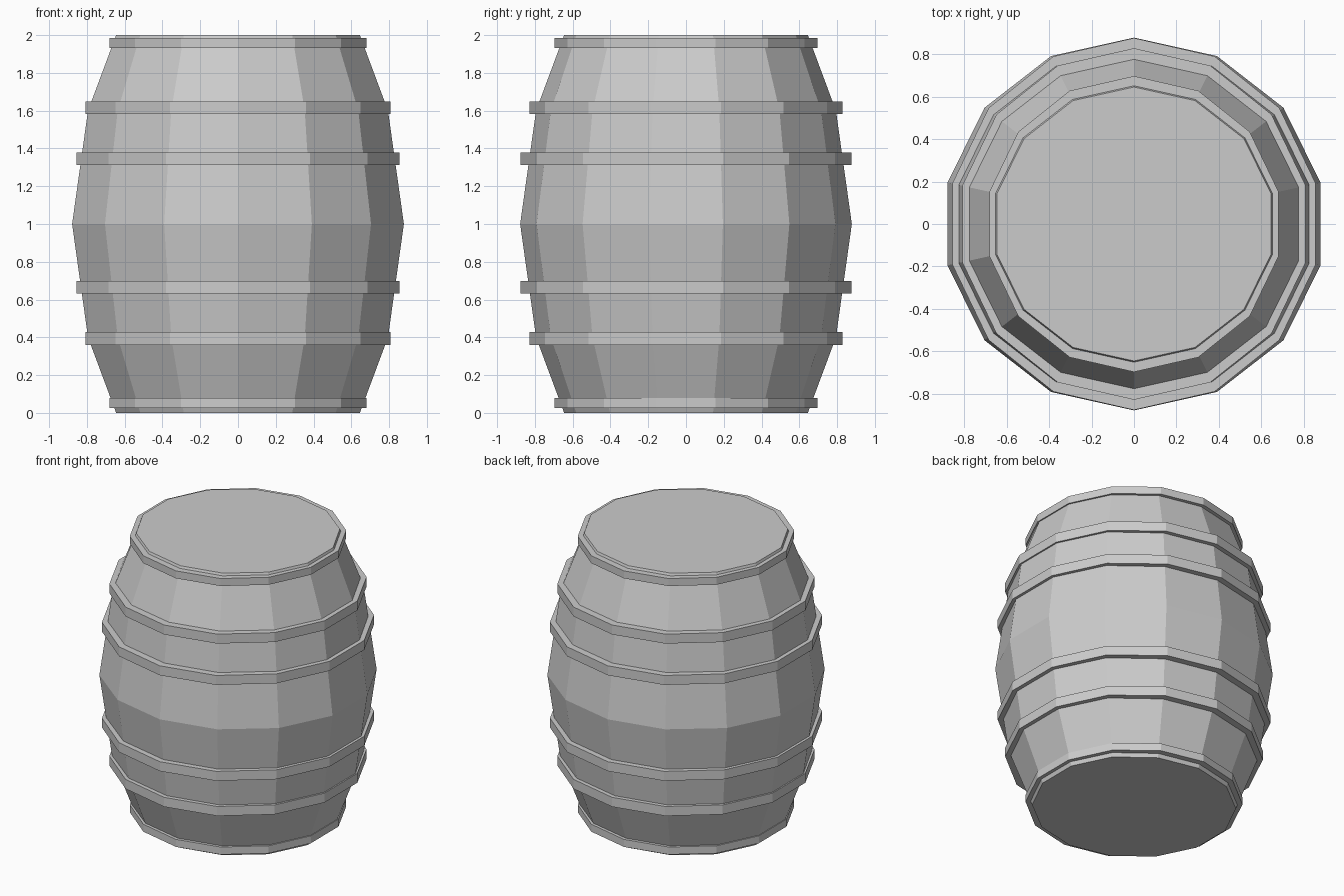
import bpy, bmesh, math

if "Cube" in bpy.data.objects:
    bpy.data.objects.remove(bpy.data.objects["Cube"])

SIDES = 14


def ring(bm, r, z, sx=1.0):
    # one polygon ring with a corner on the +y axis
    return [bm.verts.new((sx * r * math.sin(2 * math.pi * i / SIDES),
                          r * math.cos(2 * math.pi * i / SIDES), z))
            for i in range(SIDES)]


def lathe(name, profile, sx=1.0, closed=False):
    # faceted revolve: closed profiles make hoops, open ones get end caps
    bm = bmesh.new()
    rings = [ring(bm, r, z, sx) for r, z in profile]
    pairs = list(zip(rings, rings[1:]))
    if closed:
        pairs.append((rings[-1], rings[0]))
    else:
        bm.faces.new(rings[0])
        bm.faces.new(rings[-1])
    for a, b in pairs:
        for i in range(SIDES):
            j = (i + 1) % SIDES
            bm.faces.new((a[i], a[j], b[j], b[i]))
    bmesh.ops.recalc_face_normals(bm, faces=bm.faces[:])
    mesh = bpy.data.meshes.new(name)
    bm.to_mesh(mesh)
    bm.free()
    obj = bpy.data.objects.new(name, mesh)
    bpy.context.collection.objects.link(obj)
    return obj


# wooden body, bulging in the middle
lathe("barrel_body",
      [(0.645, 0), (0.794, 0.4), (0.878, 1.0), (0.794, 1.6), (0.645, 2.0)],
      sx=1.026)

# metal hoops: radius, centre distance from the middle, height
for label, r, d, h in (("end", 0.697, 0.952, 0.053),
                       ("outer", 0.828, 0.611, 0.067),
                       ("inner", 0.876, 0.34, 0.067)):
    for side, s in (("top", 1), ("bottom", -1)):
        z = 1.005 + s * d
        lo, hi, inner = z - h / 2, z + h / 2, r - 0.09
        lathe(f"{side}_{label}_hoop",
              [(inner, lo), (r, lo), (r, hi), (inner, hi)], closed=True)
